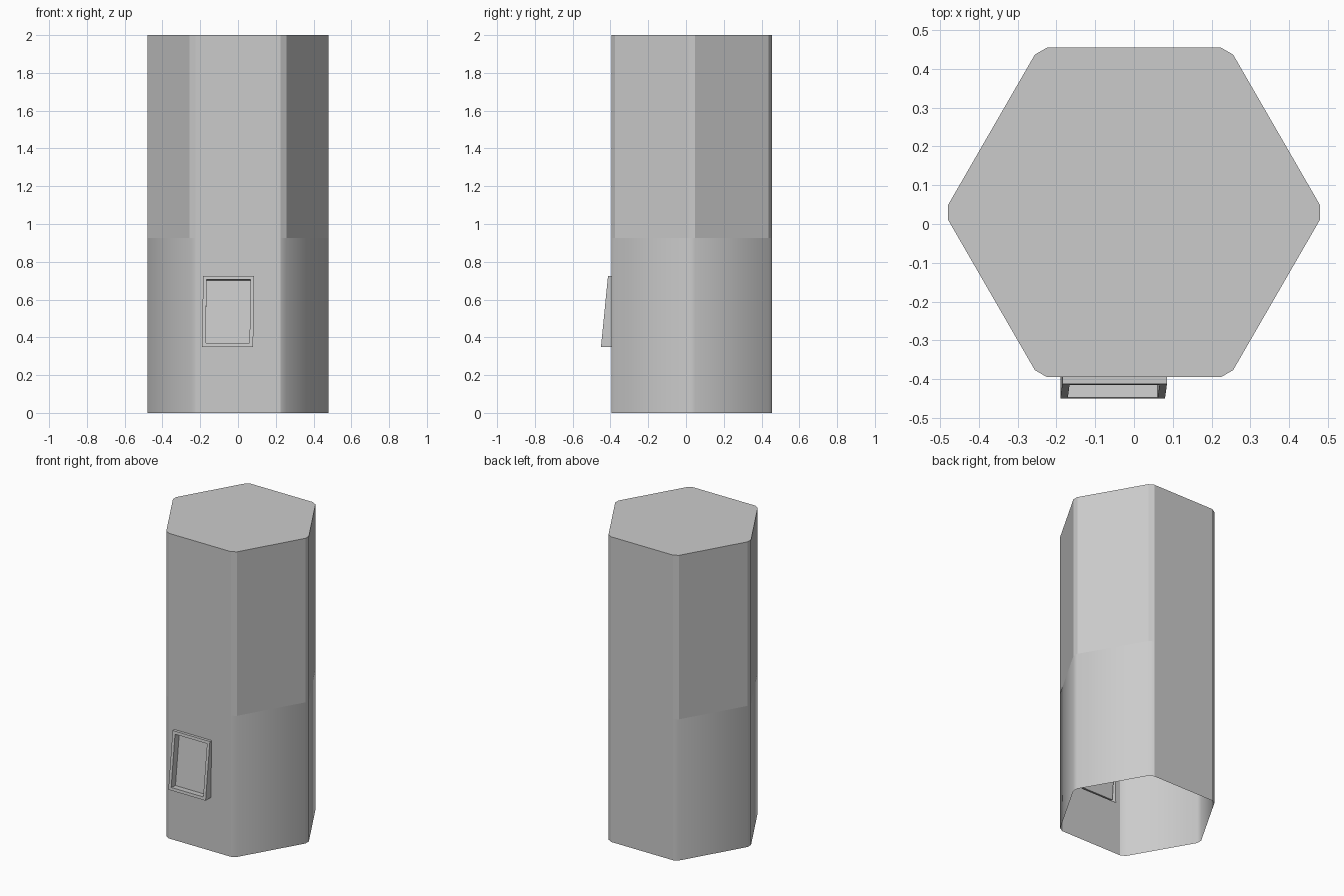
import bpy, bmesh, math
from mathutils import Vector

if "Cube" in bpy.data.objects:
    bpy.data.objects.remove(bpy.data.objects["Cube"])

CY, RADIUS, CUT = 0.03, 0.4907, 0.0424
bm = bmesh.new()

# hexagon outline with chamfered corners
corners = [Vector((RADIUS * math.cos(math.radians(60 * k)),
                   CY + RADIUS * math.sin(math.radians(60 * k)), 0)) for k in range(6)]
outline = []
for k in range(6):
    outline.append(corners[k].lerp(corners[k - 1], CUT))
    outline.append(corners[k].lerp(corners[(k + 1) % 6], CUT))
N, FRONT, BACK = 12, 9, 3


def loop(points):
    return [bm.verts.new(p) for p in points]


def bridge(a, b):
    for i in range(len(a)):
        j = (i + 1) % len(a)
        bm.faces.new((a[i], a[j], b[j], b[i]))


# walls: smooth lower band, flat upper band, closed top, open bottom
low, mid, top = [loop([p + Vector((0, 0, z)) for p in outline]) for z in (0, 0.925, 2)]
for i in range(N):
    j = (i + 1) % N
    bm.faces.new((mid[i], mid[j], top[j], top[i]))
    if i != FRONT:
        f = bm.faces.new((low[i], low[j], mid[j], mid[i]))
        f.smooth = i != BACK
bm.faces.new(top)

# slanted frame raised from the front wall, with a sunken panel
wall_y = outline[FRONT].y
rect = [(-0.19, 0.35), (0.08, 0.35), (0.085, 0.725), (-0.185, 0.725)]
outer_pts = [Vector((x, -0.45 if z < 0.5 else -0.413, z)) for x, z in rect]
mid_pt = sum(outer_pts, Vector()) / 4
edge_x = (outer_pts[1] - outer_pts[0]).normalized()
edge_z = (outer_pts[3] - outer_pts[0]).normalized()
normal = edge_x.cross(edge_z).normalized()
signs = [(1, 1), (-1, 1), (-1, -1), (1, -1)]
inner_pts = [p + 0.019 * (edge_x * sx + edge_z * sz) for p, (sx, sz) in zip(outer_pts, signs)]

hole = loop([(x, wall_y, z) for x, z in rect])
outer = loop(outer_pts)
inner = loop(inner_pts)
panel = loop([p - normal * 0.045 for p in inner_pts])
bridge([low[FRONT], low[FRONT + 1], mid[FRONT + 1], mid[FRONT]], hole)
bridge(hole, outer)
bridge(outer, inner)
bridge(inner, panel)
bm.faces.new(panel)

mesh = bpy.data.meshes.new("hex_column")
bm.to_mesh(mesh)
bm.free()
obj = bpy.data.objects.new("hex_column", mesh)
bpy.context.collection.objects.link(obj)
